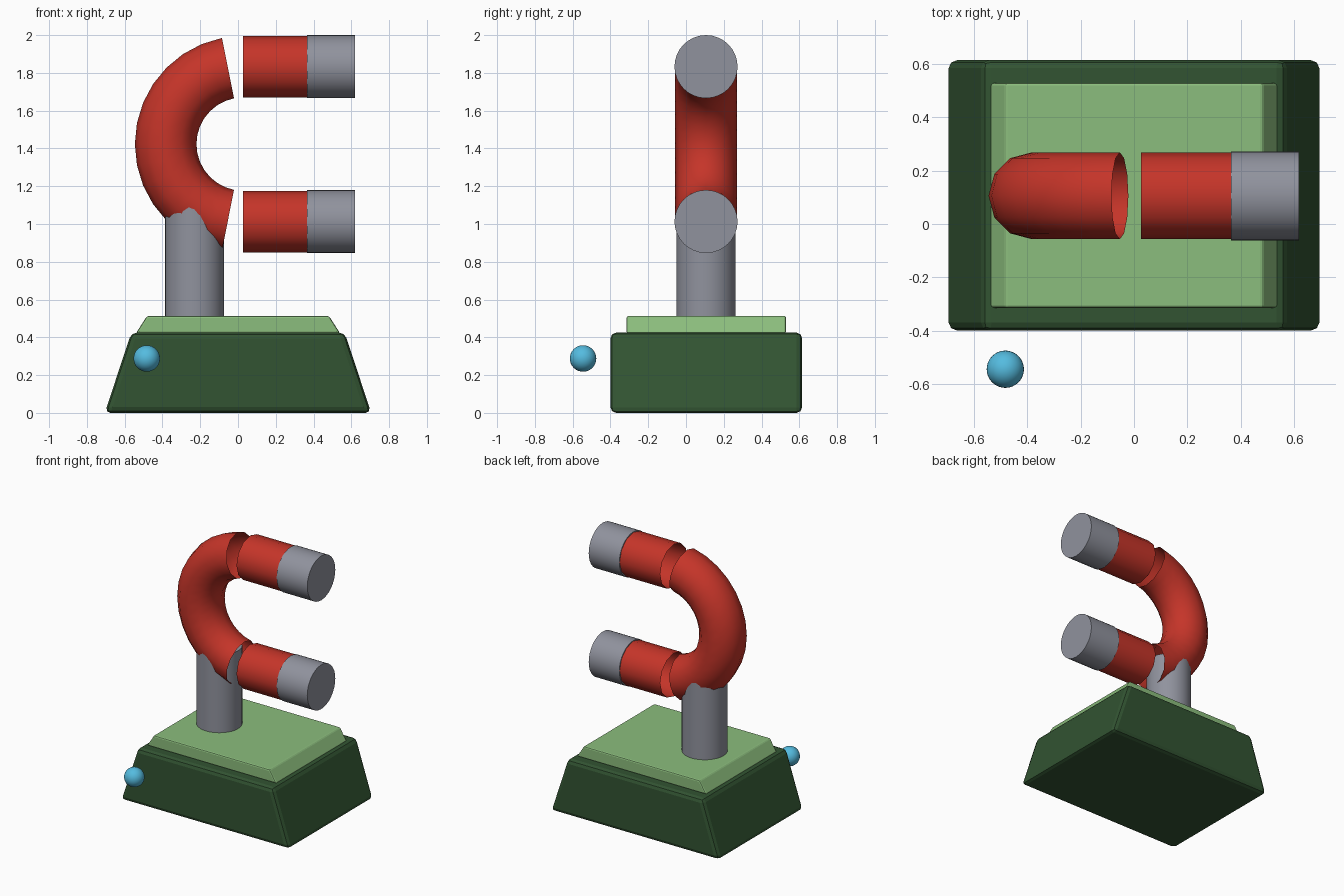
import bpy, bmesh, math
from mathutils import Matrix

if "Cube" in bpy.data.objects:
    bpy.data.objects.remove(bpy.data.objects["Cube"])

CY = 0.106            # shared depth centre of the stand and magnet
ARC_X, ARC_Z = 0.027, 1.423
MAJOR, MINOR = 0.41, 0.163


def material(name, rgb):
    m = bpy.data.materials.new(name)
    m.diffuse_color = (*rgb, 1)
    m.use_nodes = True
    m.node_tree.nodes["Principled BSDF"].inputs["Base Color"].default_value = m.diffuse_color
    return m


DARK = material("dark green", (0.032, 0.088, 0.032))
LIGHT = material("light green", (0.26, 0.51, 0.205))
RED = material("red", (0.56, 0.035, 0.022))
GRAY = material("steel gray", (0.28, 0.29, 0.34))
BLUE = material("sky blue", (0.09, 0.50, 0.74))


def finish(name, bm, mat, smooth=True):
    bmesh.ops.recalc_face_normals(bm, faces=bm.faces)
    me = bpy.data.meshes.new(name)
    bm.to_mesh(me)
    bm.free()
    me.materials.append(mat)
    ob = bpy.data.objects.new(name, me)
    bpy.context.collection.objects.link(ob)
    if smooth:
        bpy.ops.object.select_all(action='DESELECT')
        ob.select_set(True)
        bpy.context.view_layer.objects.active = ob
        bpy.ops.object.shade_smooth_by_angle(angle=math.radians(40))
    return ob


def tapered_box(name, x_bottom, x_top, y0, y1, z0, z1, bevel, mat):
    bm = bmesh.new()
    bmesh.ops.create_cube(bm, size=2)
    for v in bm.verts:
        v.co.x *= x_top if v.co.z > 0 else x_bottom
        v.co.y = y1 if v.co.y > 0 else y0
        v.co.z = z1 if v.co.z > 0 else z0
    ob = finish(name, bm, mat, smooth=False)
    mod = ob.modifiers.new("rounded_edges", 'BEVEL')
    mod.width, mod.segments = bevel, 2
    return ob


def cylinder(name, radius, length, centre, mat, along_x=False, sides=32):
    bm = bmesh.new()
    rot = Matrix.Rotation(math.pi / 2, 4, 'Y') if along_x else Matrix()
    bmesh.ops.create_cone(bm, cap_ends=True, segments=sides, radius1=radius, radius2=radius,
                          depth=length, matrix=Matrix.Translation(centre) @ rot)
    return finish(name, bm, mat)


def open_tube(name, frames, mat, sides=12):
    """Skin rings; each frame is (x, z, outward x, outward z)."""
    bm = bmesh.new()
    rings = []
    for x, z, ox, oz in frames:
        ring = []
        for i in range(sides):
            a = 2 * math.pi * i / sides
            c, s = MINOR * math.cos(a), MINOR * math.sin(a)
            ring.append(bm.verts.new((x + ox * c, CY + s, z + oz * c)))
        rings.append(ring)
    for r, q in zip(rings, rings[1:]):
        for i in range(sides):
            j = (i + 1) % sides
            bm.faces.new((r[i], r[j], q[j], q[i]))
    return finish(name, bm, mat)


# Stand
tapered_box("base", 0.705, 0.565, -0.40, 0.615, 0.0, 0.425, 0.03, DARK)
tapered_box("top_plate", 0.54, 0.482, -0.315, 0.53, 0.422, 0.513, 0.01, LIGHT)
cylinder("column", 0.157, 0.60, (-0.23, CY, 0.80), GRAY)

# Curved part of the magnet, open at both ends
arc = []
for i in range(15):
    a = math.radians(101.25 + 11.25 * i)
    c, s = math.cos(a), math.sin(a)
    arc.append((ARC_X + MAJOR * c, ARC_Z + MAJOR * s, c, s))
open_tube("magnet_bend", arc, RED)

# Straight arms and their steel tips
for label, side in (("upper", 1), ("lower", -1)):
    z = ARC_Z + side * MAJOR
    open_tube(label + "_arm", [(ARC_X, z, 0, side), (0.38, z, 0, side)], RED)
    cylinder(label + "_tip", 0.167, 0.255, (0.4925, CY, z), GRAY, along_x=True)

# Small ball in front of the base
bm = bmesh.new()
bmesh.ops.create_uvsphere(bm, u_segments=32, v_segments=16, radius=0.07,
                          matrix=Matrix.Translation((-0.483, -0.545, 0.288)))
finish("ball", bm, BLUE)
